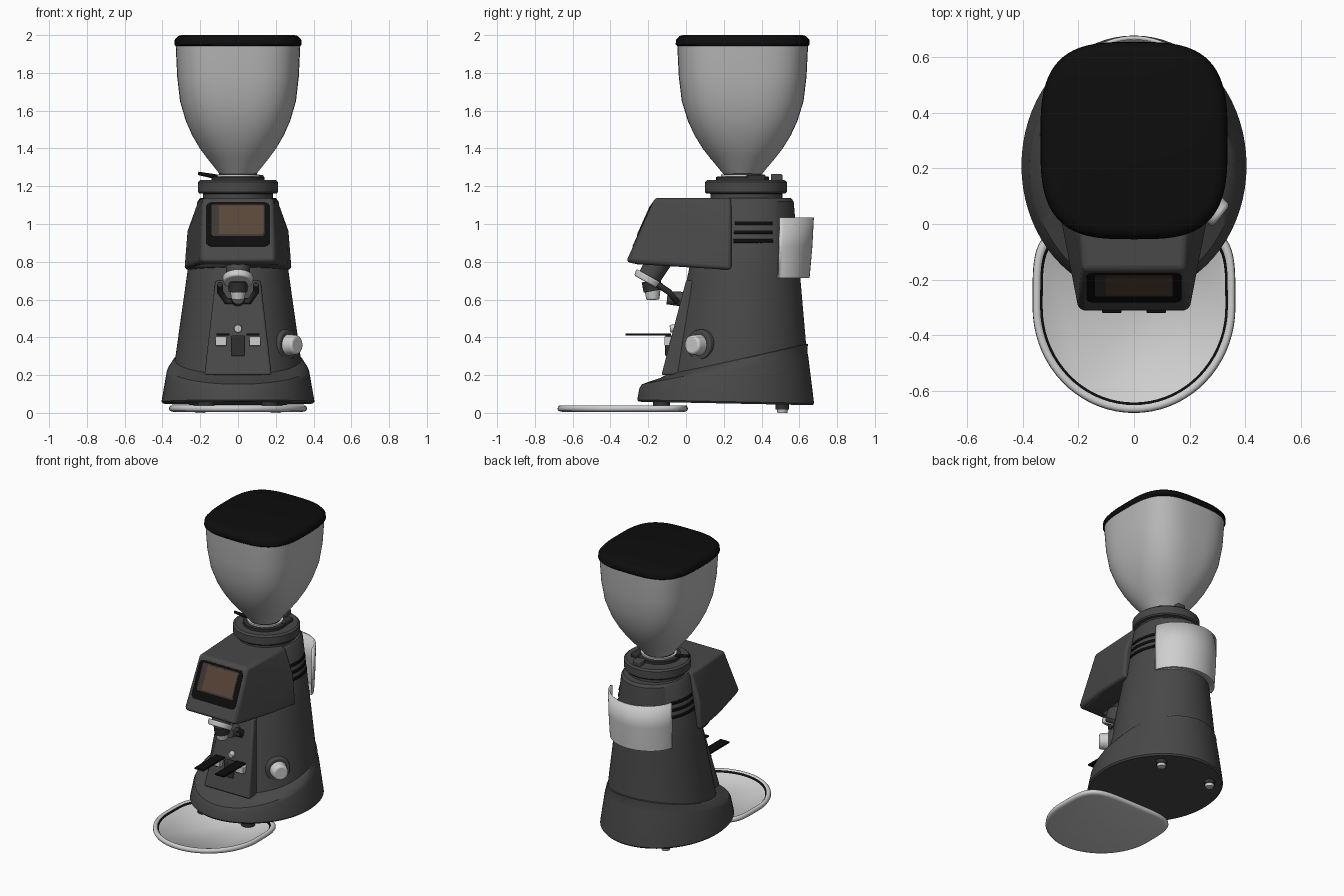
import bpy, bmesh, math
from mathutils import Vector

cube = bpy.data.objects.get("Cube")
if cube:
    bpy.data.objects.remove(cube, do_unlink=True)


def material(name, r, g, b, rough=0.5):
    m = bpy.data.materials.new(name)
    m.use_nodes = True
    m.diffuse_color = (r, g, b, 1)
    bsdf = m.node_tree.nodes["Principled BSDF"]
    bsdf.inputs["Base Color"].default_value = (r, g, b, 1)
    bsdf.inputs["Roughness"].default_value = rough
    return m


BODY = material("charcoal", .065, .065, .065)
HOPPER = material("smoky grey", .47, .47, .47)
STEEL = material("light steel", .62, .62, .62)
BLACK = material("black", .004, .004, .004)
GLASS = material("screen grey", .045, .04, .037)
BROWN = material("screen brown", .10, .06, .04)
RUBBER = material("dark trim", .03, .03, .03)


def finish(name, bm, *mats, bevel=0, angle=35):
    bmesh.ops.recalc_face_normals(bm, faces=bm.faces)
    mesh = bpy.data.meshes.new(name)
    bm.to_mesh(mesh)
    bm.free()
    ob = bpy.data.objects.new(name, mesh)
    bpy.context.collection.objects.link(ob)
    for m in mats:
        mesh.materials.append(m)
    bpy.ops.object.select_all(action='DESELECT')
    ob.select_set(True)
    bpy.context.view_layer.objects.active = ob
    bpy.ops.object.shade_smooth_by_angle(angle=math.radians(angle))
    if bevel:
        b = ob.modifiers.new("Bevel", 'BEVEL')
        b.width, b.segments, b.limit_method = bevel, 3, 'ANGLE'
        b.angle_limit = math.radians(20)
    return ob


def power(v, n):
    return math.copysign(abs(v) ** (2 / n), v)


def ring(bm, z, cy, rx, ry, n=2, slope=0, back=None, seg=72):
    """Superellipse ring; slope tilts it along y, back = (ry, n) of the rear half."""
    out = []
    for i in range(seg):
        a = math.tau * i / seg
        r, e = back if back and math.sin(a) > 0 else (ry, n)
        y = r * power(math.sin(a), e)
        out.append(bm.verts.new((rx * power(math.cos(a), e), cy + y, z + slope * y)))
    return out


def loft(name, rings, *mats, painted=(), angle=35):
    bm = bmesh.new()
    loops = [ring(bm, *r) for r in rings]
    for k, (lo, hi) in enumerate(zip(loops, loops[1:])):
        for i in range(len(lo)):
            j = (i + 1) % len(lo)
            f = bm.faces.new((lo[i], lo[j], hi[j], hi[i]))
            f.material_index = int(k in painted)
    bm.faces.new(loops[0])
    bm.faces.new(loops[-1])
    return finish(name, bm, *mats, angle=angle)


def hull(name, points, mat, bevel=0):
    """Convex solid mirrored about x = 0."""
    bm = bmesh.new()
    for x, y, z in points:
        for s in (-1, 1):
            bm.verts.new((s * x, y, z))
    bmesh.ops.convex_hull(bm, input=bm.verts)
    bmesh.ops.dissolve_limit(bm, angle_limit=.03, verts=bm.verts, edges=bm.edges)
    return finish(name, bm, mat, bevel=bevel, angle=25)


def box(name, centre, size, mat, bevel=0):
    bm = bmesh.new()
    bmesh.ops.create_cube(bm, size=1)
    for v in bm.verts:
        v.co = Vector(centre) + Vector(a * b for a, b in zip(v.co, size))
    return finish(name, bm, mat, bevel=bevel)


def rod(name, p0, p1, r0, r1, mat, bevel=0):
    p0, p1 = Vector(p0), Vector(p1)
    d = p1 - p0
    bm = bmesh.new()
    bmesh.ops.create_cone(bm, cap_ends=True, segments=32, radius1=r0, radius2=r1, depth=d.length)
    q = d.to_track_quat('Z', 'Y')
    for v in bm.verts:
        v.co = q @ v.co + (p0 + p1) / 2
    return finish(name, bm, mat, bevel=bevel)


def arc_strip(name, rows, a0, a1, mat, thick):
    """Curved sheet; rows are (z, cy, rx, ry)."""
    bm = bmesh.new()
    n = 32
    angles = [math.radians(a0 + (a1 - a0) * i / n) for i in range(n + 1)]
    loops = [[bm.verts.new((rx * math.cos(a), cy + ry * math.sin(a), z)) for a in angles]
             for z, cy, rx, ry in rows]
    for lo, hi in zip(loops, loops[1:]):
        for i in range(n):
            bm.faces.new((lo[i], lo[i + 1], hi[i + 1], hi[i]))
    ob = finish(name, bm, mat)
    s = ob.modifiers.new("Thickness", 'SOLIDIFY')
    s.thickness, s.offset = thick, 0
    return ob


# Body and flared base
BOTTOM, TOP = (.2, .275, .345, .375), (1.12, .33, .215, .24)


def body_at(z):
    t = (z - BOTTOM[0]) / (TOP[0] - BOTTOM[0])
    return tuple(a + (b - a) * t for a, b in zip(BOTTOM, TOP))


loft("body", [body_at(.1), BOTTOM, body_at(.7), TOP, (1.137, .33, .2, .225)], BODY)
loft("base", [(.05, .21, .395, .46, 2, -.02), (.06, .21, .405, .468, 2, -.02),
              (.215, .2, .378, .447, 2, .19), (.235, .205, .37, .438, 2, .19),
              (.275, .255, .343, .39, 2, .23), (.29, .26, .3, .35, 2, .23)], BODY)

# Head with tilted screen
hull("head", [(.2, -.317, .8), (.185, -.165, 1.138), (.19, -.26, .787), (.205, .24, 1.138),
              (.27, .24, .96), (.285, .24, .757), (.262, .0, .775)], BODY, .018)
low, high = Vector((0, -.317, .8)), Vector((0, -.165, 1.138))
normal = Vector((0, -1, .45)).normalized()


def screen(name, x0, x1, t0, t1, lift, mat, bevel):
    bm = bmesh.new()
    verts = []
    for x, t in ((x0, t0), (x1, t0), (x1, t1), (x0, t1)):
        verts.append(bm.verts.new(low.lerp(high, t) + normal * lift + Vector((x, 0, 0))))
    f = bm.faces.new(verts)
    bmesh.ops.bevel(bm, geom=bm.verts[:], offset=bevel, segments=4, affect='VERTICES', profile=.5)
    ext = bmesh.ops.extrude_face_region(bm, geom=bm.faces[:])
    for v in ext["geom"]:
        if isinstance(v, bmesh.types.BMVert):
            v.co -= normal * .006
    finish(name, bm, mat)


screen("screen_bezel", -.17, .17, .24, .93, .003, BLACK, .03)
screen("screen", -.14, .14, .4, .89, .005, GLASS, .008)
screen("screen_image", -.1, .135, .43, .87, .007, BROWN, .004)

# Side vents
for side, a0 in (("left", -14), ("right", 149)):
    for k, z in enumerate((.91, .957, 1.004)):
        rows = [(h, cy, rx + .002, ry + .002) for h, cy, rx, ry in
                (body_at(z - .009), body_at(z + .009))]
        arc_strip(f"{side}_vent_{k + 1}", rows, a0, a0 + 45, BLACK, .006)

# Rear guard
arc_strip("rear_guard", [(.735, .43, .19, .15), (.72, .445, .235, .205),
                         (.88, .447, .238, .215), (1.035, .45, .238, .22)], 12, 168, STEEL, .014)

# Collar and neck
loft("collar", [(1.13, .32, .185, .19), (1.16, .32, .185, .19), (1.162, .317, .205, .21),
                (1.17, .317, .212, .217), (1.222, .317, .212, .217), (1.232, .317, .2, .205)], BODY)
loft("neck", [(1.22, .3, .14, .14), (1.25, .3, .14, .14), (1.252, .3, .1, .1),
              (1.28, .3, .1, .1)], RUBBER)
loft("neck_flange", [(1.252, .3, .115, .115), (1.262, .3, .115, .115)], STEEL)
rod("neck_lever", (-.09, .28, 1.245), (-.21, .26, 1.268), .014, .009, BLACK)
box("collar_catch", (.03, .48, 1.24), (.06, .06, .05), BODY, .008)
box("collar_stop", (.11, .37, 1.245), (.05, .1, .03), RUBBER, .006)

# Hopper and lid
profile = [(1.265, .098, 2), (1.3, .125, 2), (1.35, .165, 2.1), (1.4, .202, 2.3), (1.47, .243, 2.5),
           (1.545, .276, 2.7), (1.65, .307, 2.9), (1.78, .322, 3.1), (1.95, .33, 3.2)]
loft("hopper", [(z, .3, r, r * 1.05, n) for z, r, n in profile], HOPPER)
loft("lid", [(1.942, .3, .33, .347, 3.2), (1.95, .3, .337, .355, 3.2), (1.975, .3, .335, .353, 3.2),
             (1.995, .3, .318, .335, 3.2), (2, .3, .3, .317, 3.2)], BLACK, angle=50)

# Front panel with button and fork
hull("front_panel", [(.178, -.13, .2), (.12, .0, .7), (.178, .1, .2), (.12, .2, .7)], BODY, .012)
rod("button", (0, -.04, .45), (0, -.085, .445), .022, .02, STEEL, .004)
box("fork_bracket", (0, -.085, .355), (.07, .05, .11), RUBBER, .006)
for side, s in (("left", 1), ("right", -1)):
    box(f"{side}_fork_mount", (s * .09, -.09, .38), (.06, .05, .05), STEEL, .005)
    box(f"{side}_fork_prong", (s * .08, -.2, .415), (.07, .24, .012), BLACK, .003)

# Spout and its holder
rod("chute", (0, -.13, .83), (0, -.195, .715), .07, .06, BODY)
rod("spout_collar", (0, -.19, .722), (0, -.208, .69), .083, .076, STEEL, .008)
rod("spout", (0, -.185, .7), (0, -.175, .645), .05, .05, RUBBER)
rod("spout_tip", (0, -.178, .66), (0, -.175, .598), .044, .034, STEEL, .008)
curve = bpy.data.curves.new("spout_holder", 'CURVE')
curve.dimensions, curve.bevel_depth, curve.use_fill_caps = '3D', .016, True
path = [(-.095, -.15, .68), (-.095, -.09, .64), (-.06, -.05, .59),
        (.06, -.05, .59), (.095, -.09, .64), (.095, -.15, .68)]
spline = curve.splines.new('POLY')
spline.points.add(len(path) - 1)
for p, co in zip(spline.points, path):
    p.co = (*co, 1)
curve.materials.append(RUBBER)
bpy.context.collection.objects.link(bpy.data.objects.new("spout_holder", curve))
rod("spout_hinge", (0, .0, .6), (0, -.1, .61), .04, .035, BODY)

# Side knob
axis = Vector((.78, -.62, 0))
root = Vector((.225, .1, .36))
rod("knob_ring", root, root + axis * .055, .085, .08, BODY, .008)
rod("knob", root + axis * .04, root + axis * .115, .058, .05, STEEL, .012)

# Drip tray with a dark inner lip
steps = [(.94, .006), (.985, .01), (1, .02), (.995, .033), (.975, .04),
         (.945, .04), (.925, .034), (.9, .022)]
loft("tray", [(z, -.3, .365 * s, .38 * s, 2, 0, (.31 * s, 4.5)) for s, z in steps],
     STEEL, BLACK, painted=(6,), angle=60)

# Feet
for side, s in (("left", 1), ("right", -1)):
    rod(f"{side}_front_foot", (s * .17, -.13, .02), (s * .17, -.13, .08), .045, .045, RUBBER)
    rod(f"{side}_rear_foot", (s * .2, .51, .018), (s * .2, .51, .07), .035, .035, RUBBER)
    rod(f"{side}_rear_foot_pad", (s * .2, .51, 0), (s * .2, .51, .02), .026, .03, STEEL)
